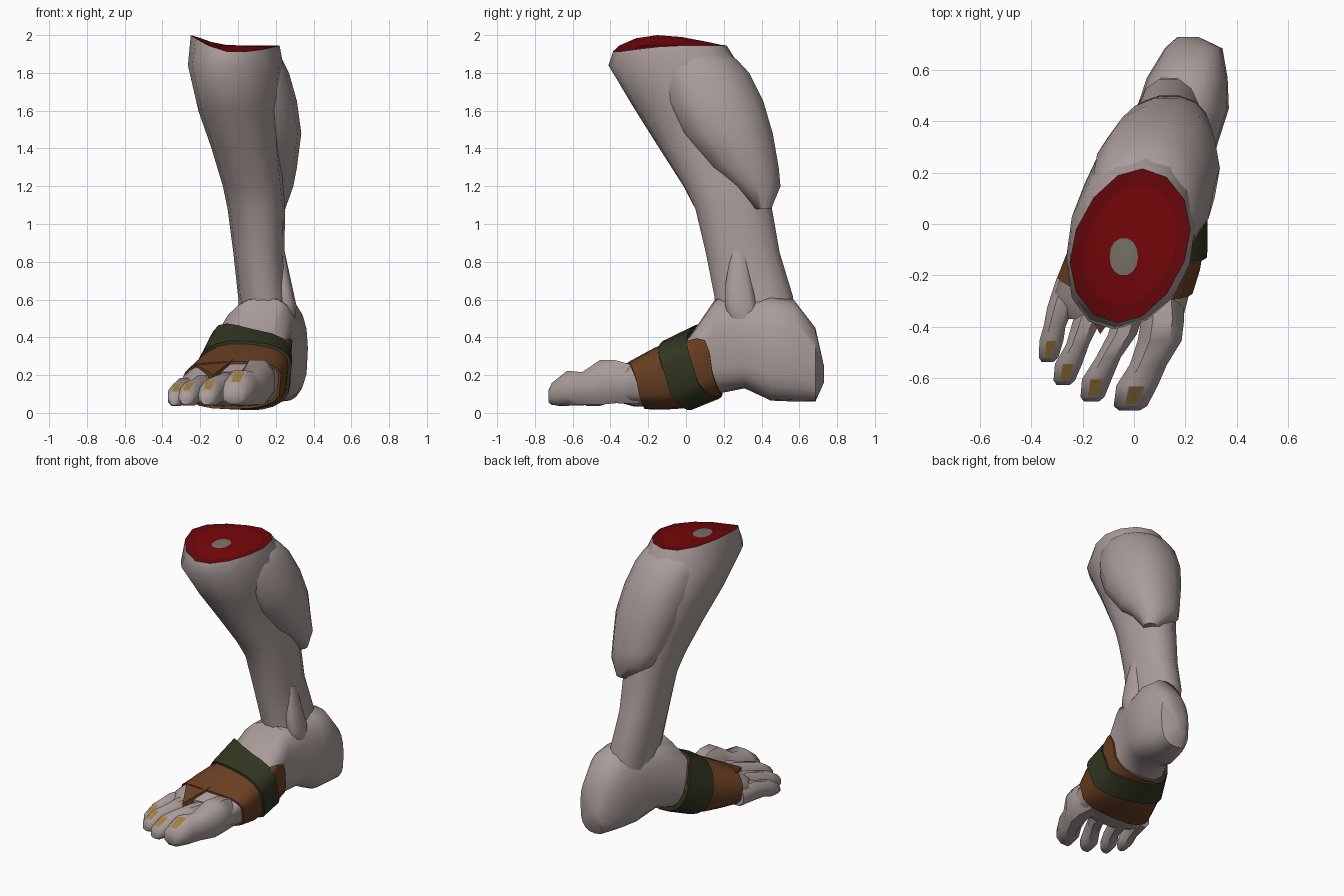
import bpy, bmesh, math
from math import sin, cos, pi, radians
from mathutils import Vector

if "Cube" in bpy.data.objects:
    bpy.data.objects.remove(bpy.data.objects["Cube"])


def material(name, rgb):
    m = bpy.data.materials.new(name)
    m.diffuse_color = (*rgb, 1)
    m.use_nodes = True
    m.node_tree.nodes["Principled BSDF"].inputs["Base Color"].default_value = m.diffuse_color
    return m


SKIN = material("pale_skin", (0.40, 0.335, 0.325))
LEATHER = material("brown_leather", (0.142, 0.05, 0.016))
STRAP = material("dark_green_strap", (0.033, 0.036, 0.015))
FLESH = material("red_flesh", (0.185, 0.002, 0.003))
DARK_FLESH = material("dark_red_flesh", (0.14, 0.002, 0.003))
BONE = material("grey_bone", (0.19, 0.175, 0.145))
NAIL = material("yellow_nail", (0.36, 0.21, 0.055))


def loft(name, rings, mats, caps=(True, True), closed=False, angle=45, paint=None):
    """Skin a list of equal point rings; paint(bm, bands) may set face materials."""
    bm = bmesh.new()
    vs = [[bm.verts.new(p) for p in r] for r in rings]
    n = len(vs[0])
    pairs = list(zip(vs, vs[1:])) + ([(vs[-1], vs[0])] if closed else [])
    bands = [[bm.faces.new((a[i], a[(i + 1) % n], b[(i + 1) % n], b[i]))
              for i in range(n)] for a, b in pairs]
    if caps[0]:
        bm.faces.new(vs[0][::-1])
    if caps[1]:
        bands.append([bm.faces.new(vs[-1])])
    bmesh.ops.recalc_face_normals(bm, faces=bm.faces)
    if paint:
        paint(bm, bands)
    me = bpy.data.meshes.new(name)
    bm.to_mesh(me)
    bm.free()
    ob = bpy.data.objects.new(name, me)
    bpy.context.collection.objects.link(ob)
    for m in mats:
        me.materials.append(m)
    bpy.ops.object.select_all(action='DESELECT')
    ob.select_set(True)
    bpy.context.view_layer.objects.active = ob
    bpy.ops.object.shade_smooth_by_angle(angle=radians(angle))
    return ob


def spow(v, e):
    return math.copysign(abs(v) ** e, v)


def box_ring(z, xl, xr, yf, yb, shear=0.0, n=14, e=0.9):
    """Rounded horizontal ring filling the given bounds, sheared so its right side sits back."""
    ring = []
    for i in range(n):
        a = 2 * pi * i / n
        dx = (xr - xl) / 2 * spow(cos(a), e)
        ring.append(Vector(((xl + xr) / 2 + dx,
                            (yf + yb) / 2 + (yb - yf) / 2 * spow(sin(a), e) + shear * dx, z)))
    return ring


# Shin: stacked rings, with an uneven, slightly twisted cut rim at the top
N = 14
shin = [box_ring(*s) for s in (
    (0.48, 0.02, 0.29, 0.16, 0.58), (0.62, 0.0, 0.265, 0.145, 0.57),
    (0.85, -0.025, 0.245, 0.10, 0.50), (1.08, -0.055, 0.25, 0.045, 0.46),
    (1.2, -0.08, 0.24, -0.015, 0.44, 0.08), (1.4, -0.14, 0.22, -0.14, 0.40, 0.15),
    (1.6, -0.21, 0.215, -0.262, 0.37, 0.22), (1.84, -0.265, 0.24, -0.4, 0.27, 0.28))]
rim = box_ring(1.945, -0.25, 0.22, -0.38, 0.21, 0.28, e=1.06)
for i, p in enumerate(rim):
    a = 2 * pi * i / N
    p.z += 0.055 * max(0, -cos(a)) ** 2 - 0.035 * max(0, -sin(a)) ** 2
loft("shin", shin + [rim], [SKIN], caps=(True, False), angle=60)

# Cut surface: darker edge, flesh dish and a bone end
centre = Vector((-0.02, -0.08, 1.93))
dish = [centre.lerp(p, 0.79) for p in rim]
bone = box_ring(1.945, -0.095, 0.015, -0.2, -0.055)


def paint_cut(bm, bands):
    for f in bands[0]:
        f.material_index = 2
    bands[-1][0].material_index = 1


loft("cut_flesh", [rim, dish, bone], [FLESH, BONE, DARK_FLESH], caps=(False, True),
     angle=30, paint=paint_cut)

# Calf muscle wrapping the back and the outer side
loft("calf_muscle", [box_ring(*s) for s in (
    (1.08, 0.14, 0.25, 0.36, 0.452), (1.2, -0.02, 0.293, 0.25, 0.503),
    (1.3, -0.065, 0.312, 0.12, 0.495), (1.48, -0.125, 0.335, -0.03, 0.465),
    (1.65, -0.165, 0.312, -0.12, 0.415), (1.8, -0.175, 0.27, -0.16, 0.34),
    (1.87, -0.16, 0.235, -0.16, 0.275), (1.92, -0.13, 0.185, -0.13, 0.2))],
    [SKIN], angle=60)

# Ankle bones on both sides
for name, x0, x1, y in (("outer_ankle", 0.222, 0.258, 0.30), ("inner_ankle", 0.04, 0.055, 0.36)):
    loft(name, [box_ring(z, x - r * 0.6, x + r * 0.6, yy - r, yy + r, n=10)
                for z, x, yy, r in ((0.445, x1 + 0.01, y + 0.02, 0.045), (0.49, x1, y, 0.08),
                                    (0.57, x1, y - 0.01, 0.085), (0.68, (x0 + x1) / 2, y - 0.02, 0.075),
                                    (0.86, x0, y - 0.02, 0.04))], [SKIN], angle=60)

# Foot: sections from heel to ball as y, left, right, bottom, top
FOOT = [(0.73, 0.17, 0.25, 0.16, 0.25), (0.685, 0.12, 0.345, 0.06, 0.45),
        (0.57, 0.05, 0.365, 0.06, 0.60), (0.45, 0.01, 0.37, 0.065, 0.62),
        (0.31, -0.05, 0.325, 0.13, 0.62), (0.16, -0.12, 0.275, 0.10, 0.61),
        (0.02, -0.19, 0.25, 0.04, 0.405), (-0.13, -0.255, 0.25, 0.03, 0.35),
        (-0.28, -0.315, 0.205, 0.035, 0.27), (-0.37, -0.26, 0.18, 0.06, 0.22)]


def foot_point(y, a, grow=0.0):
    """Point on the foot surface at depth y and angle a, pushed out by grow."""
    y = min(max(y, FOOT[-1][0]), FOOT[0][0])
    for s, t in zip(FOOT, FOOT[1:]):
        if y >= t[0]:
            break
    f = (s[0] - y) / (s[0] - t[0])
    xl, xr, z0, z1 = (p + (q - p) * f for p, q in zip(s[1:], t[1:]))
    w, h = (xr - xl) / 2 + grow, (z1 - z0) / 2 + grow
    skew = 0.06 * max(0, sin(a)) * (1 if y < 0.3 else 0)
    return Vector(((xl + xr) / 2 + w * spow(cos(a), 0.8) + skew, y,
                   (z0 + z1) / 2 + h * spow(sin(a), 0.85 if sin(a) > 0 else 0.6)))


ANG = [2 * pi * i / 20 for i in range(20)]
loft("foot", [[foot_point(s[0], a) for a in ANG] for s in FOOT], [SKIN])


# Leather wrap around the middle of the foot
def wrap_point(f, a, grow):
    s = sin(a)
    front = -0.26 - 0.04 * s + 0.05 * max(0, -cos(a)) ** 2
    back = 0.145 - 0.02 * cos(a) - 0.045 * s - 0.13 * max(0, s) ** 2
    return foot_point(front + (back - front) * f, a, grow)


loft("leather_wrap", [[wrap_point(f, a, g) for a in ANG] for f, g in
                      ((0, 0.0), (0, 0.013), (0.25, 0.014), (0.5, 0.014),
                       (0.75, 0.014), (1, 0.014), (1, 0.0))],
     [LEATHER], caps=(False, False), angle=35)

# Pointed leather tongue reaching between the middle toes
tongue = [Vector(p) for p in ((-0.23, -0.24, 0.262), (-0.02, -0.27, 0.288), (-0.132, -0.43, 0.2))]
loft("leather_tongue", [[p - Vector((0, 0, 0.05)) for p in tongue], tongue], [LEATHER], angle=30)

# Slanted strap over the wrap, square to the length of the foot
loft("foot_strap", [[foot_point(0.025 - 0.06 * cos(a) - 0.075 * sin(a) + d, a, g) for a in ANG]
                    for d, g in ((-0.075, 0.0), (-0.075, 0.028), (0.075, 0.028), (0.075, 0.0))],
     [STRAP], caps=(False, False), closed=True, angle=35)


# Toes: rings of x, y, z, half width, half height; the nail is an inset top face
def paint_nail(bm, bands):
    nail = max(bands[-3], key=lambda f: f.calc_center_median().z)
    wide = nail.calc_area() > 0.0045
    bmesh.ops.inset_individual(bm, faces=[nail], thickness=0.01 if wide else 0.003)
    nail.material_index = 1


TOES = {
    "big_toe": ((0.105, -0.25, 0.145, 0.09, 0.105), (0.112, -0.37, 0.165, 0.09, 0.122),
                (0.1, -0.455, 0.162, 0.092, 0.127), (0.055, -0.55, 0.13, 0.078, 0.092),
                (0.012, -0.63, 0.13, 0.087, 0.10), (-0.014, -0.71, 0.1, 0.07, 0.063)),
    "second_toe": ((0.0, -0.28, 0.125, 0.065, 0.085), (-0.045, -0.43, 0.14, 0.06, 0.08),
                   (-0.10, -0.52, 0.13, 0.052, 0.07), (-0.145, -0.605, 0.105, 0.062, 0.072),
                   (-0.162, -0.675, 0.08, 0.05, 0.046)),
    "third_toe": ((-0.14, -0.24, 0.115, 0.065, 0.08), (-0.185, -0.38, 0.13, 0.058, 0.075),
                  (-0.22, -0.47, 0.12, 0.048, 0.062), (-0.255, -0.545, 0.10, 0.057, 0.066),
                  (-0.272, -0.61, 0.078, 0.045, 0.043)),
    "little_toe": ((-0.25, -0.21, 0.11, 0.055, 0.07), (-0.285, -0.32, 0.12, 0.056, 0.07),
                   (-0.31, -0.40, 0.11, 0.046, 0.058), (-0.322, -0.455, 0.095, 0.05, 0.062),
                   (-0.333, -0.52, 0.074, 0.041, 0.04)),
}
for name, rings in TOES.items():
    x, y, z, rx, rz = rings[-1]
    rings += ((x - 0.004, y - 0.018, z - 0.012, rx * 0.6, rz * 0.55),)  # rounded tip
    loft(name, [[(x + rx * spow(cos(a), 0.9), y, z + rz * spow(sin(a), 0.9))
                 for a in (2 * pi * (i + 0.5) / 8 for i in range(8))]
                for x, y, z, rx, rz in rings], [SKIN, NAIL], angle=50, paint=paint_nail)
